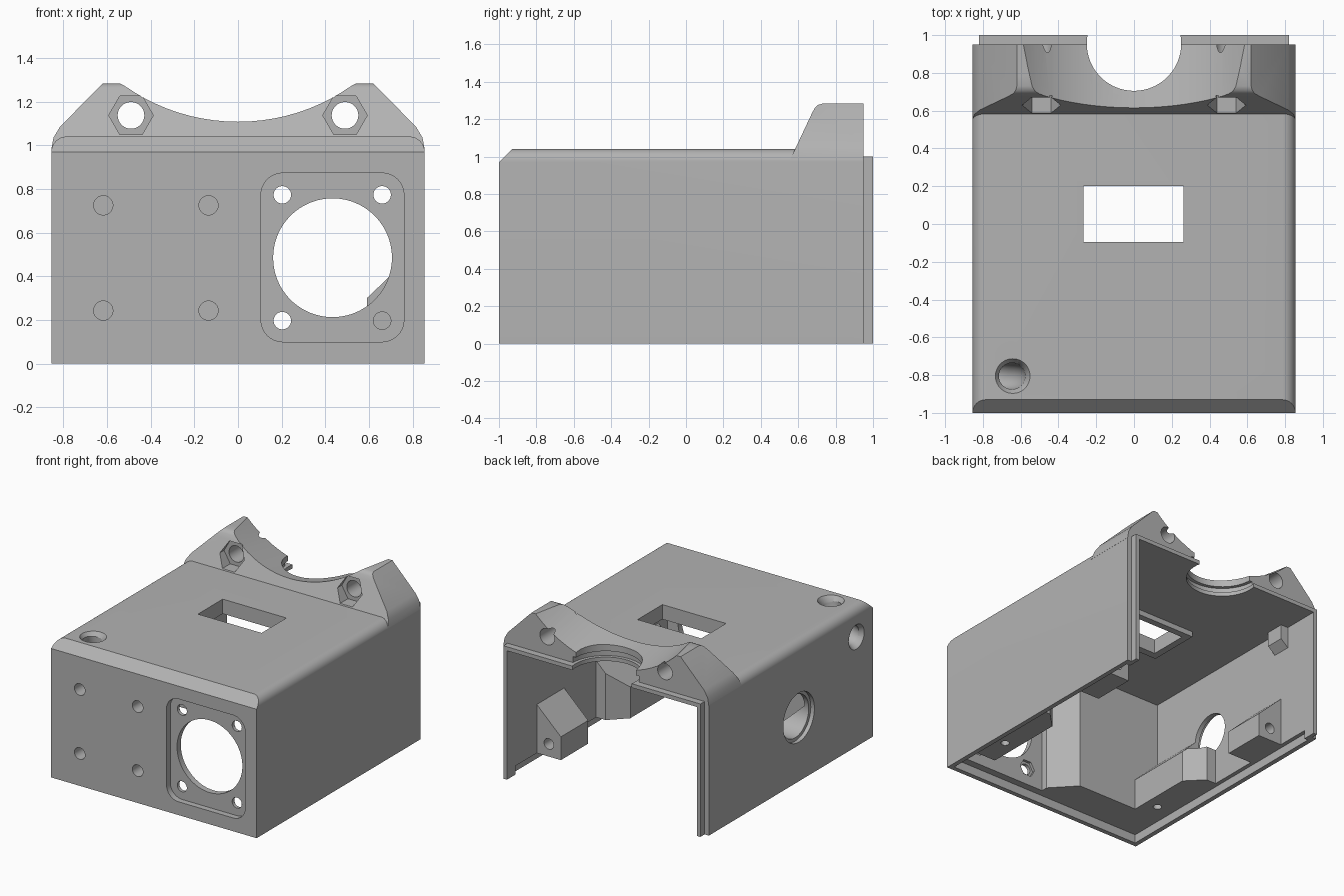
import bpy, bmesh, math
from mathutils import Vector, Matrix

if "Cube" in bpy.data.objects:
    bpy.data.objects.remove(bpy.data.objects["Cube"])

grey = bpy.data.materials.new("plain_grey")
grey.diffuse_color = (0.45, 0.45, 0.45, 1)
grey.use_nodes = True
grey.node_tree.nodes["Principled BSDF"].inputs["Base Color"].default_value = grey.diffuse_color


def finish(name, bm):
    bmesh.ops.recalc_face_normals(bm, faces=bm.faces)
    me = bpy.data.meshes.new(name)
    bm.to_mesh(me)
    bm.free()
    ob = bpy.data.objects.new(name, me)
    bpy.context.collection.objects.link(ob)
    me.materials.append(grey)
    return ob


def prism(name, pts, axis, a, b):
    """Extrude a 2D outline along an axis from a to b."""
    place = {'x': lambda u, v, t: (t, u, v),
             'y': lambda u, v, t: (u, t, v),
             'z': lambda u, v, t: (u, v, t)}[axis]
    bm = bmesh.new()
    lo = [bm.verts.new(place(u, v, a)) for u, v in pts]
    hi = [bm.verts.new(place(u, v, b)) for u, v in pts]
    bm.faces.new(lo)
    bm.faces.new(hi)
    for i in range(len(pts)):
        j = (i + 1) % len(pts)
        bm.faces.new((lo[i], lo[j], hi[j], hi[i]))
    return finish(name, bm)


def box(name, x0, x1, y0, y1, z0, z1):
    return prism(name, [(x0, y0), (x1, y0), (x1, y1), (x0, y1)], 'z', z0, z1)


def rod(name, axis, u, v, r, a, b, n=64):
    pts = [(u + r * math.cos(2 * math.pi * i / n), v + r * math.sin(2 * math.pi * i / n))
           for i in range(n)]
    return prism(name, pts, axis, a, b)


def cone(name, p, q, r1, r2):
    p, q = Vector(p), Vector(q)
    bm = bmesh.new()
    rot = (q - p).to_track_quat('Z', 'Y').to_matrix().to_4x4()
    bmesh.ops.create_cone(bm, cap_ends=True, segments=96, radius1=r1, radius2=r2,
                          depth=(q - p).length,
                          matrix=Matrix.Translation((p + q) / 2) @ rot)
    return finish(name, bm)


def combine(ob, other, op):
    m = ob.modifiers.new("combine", 'BOOLEAN')
    m.object, m.operation, m.solver = other, op, 'EXACT'
    bpy.context.view_layer.objects.active = ob
    bpy.ops.object.modifier_apply(modifier=m.name)
    bpy.data.objects.remove(other)


def add(other):
    combine(housing, other, 'UNION')


def cut(other):
    combine(housing, other, 'DIFFERENCE')


def rounded(x0, x1, z0, z1, r, n=8):
    pts = []
    for k, (cx, cz) in enumerate([(x1 - r, z1 - r), (x0 + r, z1 - r), (x0 + r, z0 + r), (x1 - r, z0 + r)]):
        for i in range(n + 1):
            t = math.pi / 2 * (k + i / n)
            pts.append((cx + r * math.cos(t), cz + r * math.sin(t)))
    return pts


# Outer body with rounded long top edges and a bevelled front top edge
arc = [(0.785 + 0.07 * math.cos(t * math.pi / 16), 0.97 + 0.07 * math.sin(t * math.pi / 16))
       for t in range(9)]
outline = [(-0.855, 0), (0.855, 0)] + arc + [(-x, z) for x, z in reversed(arc)]
housing = prism("housing", outline, 'y', -1, 0.95)
cut(prism("front_bevel", [(-1.1, 0.87), (-0.83, 1.14), (-1.1, 1.14)], 'x', -1, 1))

# Rear saddle mount: front outline crossed with side outline
half = [(0.855, 0.98), (0.845, 1.035), (0.815, 1.085), (0.62, 1.283)]
mount = prism("saddle_mount", half + [(-x, z) for x, z in reversed(half)], 'y', 0.5, 0.95)
combine(mount, prism("mount_side", [(0.555, 0.98), (0.675, 1.235), (0.69, 1.262), (0.705, 1.276),
                                    (0.73, 1.283), (1, 1.283), (1, 0.98)], 'x', -1, 1), 'INTERSECT')
R = 0.85
combine(mount, cone("saddle", (0, 0.23, 1.196 + R), (0, 1.23, 1.006 + R), R, R), 'DIFFERENCE')
add(mount)

# Rear lip, then hollow interior and the rebate for the bottom lid
add(box("rear_lip", -0.82, 0.82, 0.9, 1.0, 0, 1.0))
cut(box("interior", -0.79, 0.79, -0.91, 1.2, -0.1, 0.97))
cut(box("lid_rebate", -0.82, 0.82, -0.965, 0.9, -0.1, 0.065))

# Front corner block carrying the cable elbow and blind screw holes
add(prism("corner_block", [(-0.8, -0.92), (0.07, -0.92), (0.07, -0.86), (-0.09, -0.69), (-0.8, -0.69)],
          'z', 0.065, 0.98))

# Side wall screw bosses with sloped tops
for s in (-1, 1):
    for y0, y1, top in ((-0.8, -0.06, 0.3), (0.32, 0.645, 0.24)):
        boss = prism("screw_boss", [(s * 0.59, 0.065), (s * 0.59, top), (s * 0.80, top + 0.2),
                                    (s * 0.80, 0.065)], 'y', y0, y1)
        if y0 < 0:
            combine(boss, prism("end_bevel", [(s * 0.5, -0.27), (s * 0.8, 0.03), (s * 0.5, 0.03)],
                                'z', 0, 1), 'DIFFERENCE')
        add(boss)
    cut(rod("lid_screw", 'z', s * 0.69, -0.57, 0.03, 0, 0.25, 24))
    cut(rod("rear_screw", 'y', s * 0.69, 0.16, 0.04, 0.45, 0.7, 24))
    # Small hanging tabs under the roof
    add(prism("roof_tab", [(s * 0.8, 0.8), (s * 0.73, 0.86), (s * 0.73, 0.98), (s * 0.8, 0.98)],
              'y', 0.58, 0.72))
    # Bolt holes with hexagonal nut pockets in the saddle mount
    cut(rod("mount_bolt", 'y', s * 0.49, 1.137, 0.061, 0.5, 1.1, 48))
    cut(rod("nut_pocket", 'y', s * 0.49, 1.137, 0.102, 0.5, 0.68, 6))

# Roof window with an inner rim
add(box("window_rim", -0.32, 0.32, -0.15, 0.25, 0.93, 0.98))
cut(box("window", -0.267, 0.263, -0.095, 0.2, 0.8, 1.2))

# Rear half-round opening with inner groove
cut(rod("neck_opening", 'z', 0, 0.955, 0.25, 0.9, 1.5, 96))
cut(rod("neck_groove", 'z', 0, 0.955, 0.275, 1.0, 1.045, 96))

# Fan recess, air hole, corner screws and nut pockets
cut(prism("fan_recess", rounded(0.105, 0.76, 0.1, 0.873, 0.1), 'y', -1.1, -0.955))
cut(rod("fan_hole", 'y', 0.433, 0.485, 0.272, -1.1, -0.85, 96))
for x in (0.203, 0.66):
    for z in (0.197, 0.773):
        cut(rod("fan_screw", 'y', x, z, 0.04, -1.1, -0.82, 32))
        cut(rod("fan_nut", 'y', x, z, 0.065, -0.93, -0.82, 6))

# Blind screw holes beside the fan
for x in (-0.617, -0.135):
    for z in (0.243, 0.725):
        cut(rod("front_screw", 'y', x, z, 0.044, -1.1, -0.8, 32))

# Curved cable channel from roof to left wall, with countersunk mouths
bpy.ops.mesh.primitive_torus_add(major_segments=96, minor_segments=32, major_radius=0.22,
                                 minor_radius=0.07, location=(-0.862, -0.805, 1.045),
                                 rotation=(math.pi / 2, 0, 0))
cut(bpy.context.object)
cut(cone("roof_mouth", (-0.642, -0.805, 1.0), (-0.642, -0.805, 1.06), 0.065, 0.105))
cut(cone("side_mouth", (-0.815, -0.805, 0.825), (-0.875, -0.805, 0.825), 0.065, 0.105))

# Round port in the left wall
cut(rod("side_port", 'x', -0.12, 0.48, 0.16, -1, -0.55, 64))
cut(rod("side_port_step", 'x', -0.12, 0.48, 0.185, -1, -0.825, 64))

# Clean material and shading
housing.data.materials.clear()
housing.data.materials.append(grey)
for p in housing.data.polygons:
    p.material_index = 0
bpy.ops.object.select_all(action='DESELECT')
housing.select_set(True)
bpy.context.view_layer.objects.active = housing
bpy.ops.object.shade_smooth_by_angle(angle=math.radians(30))
